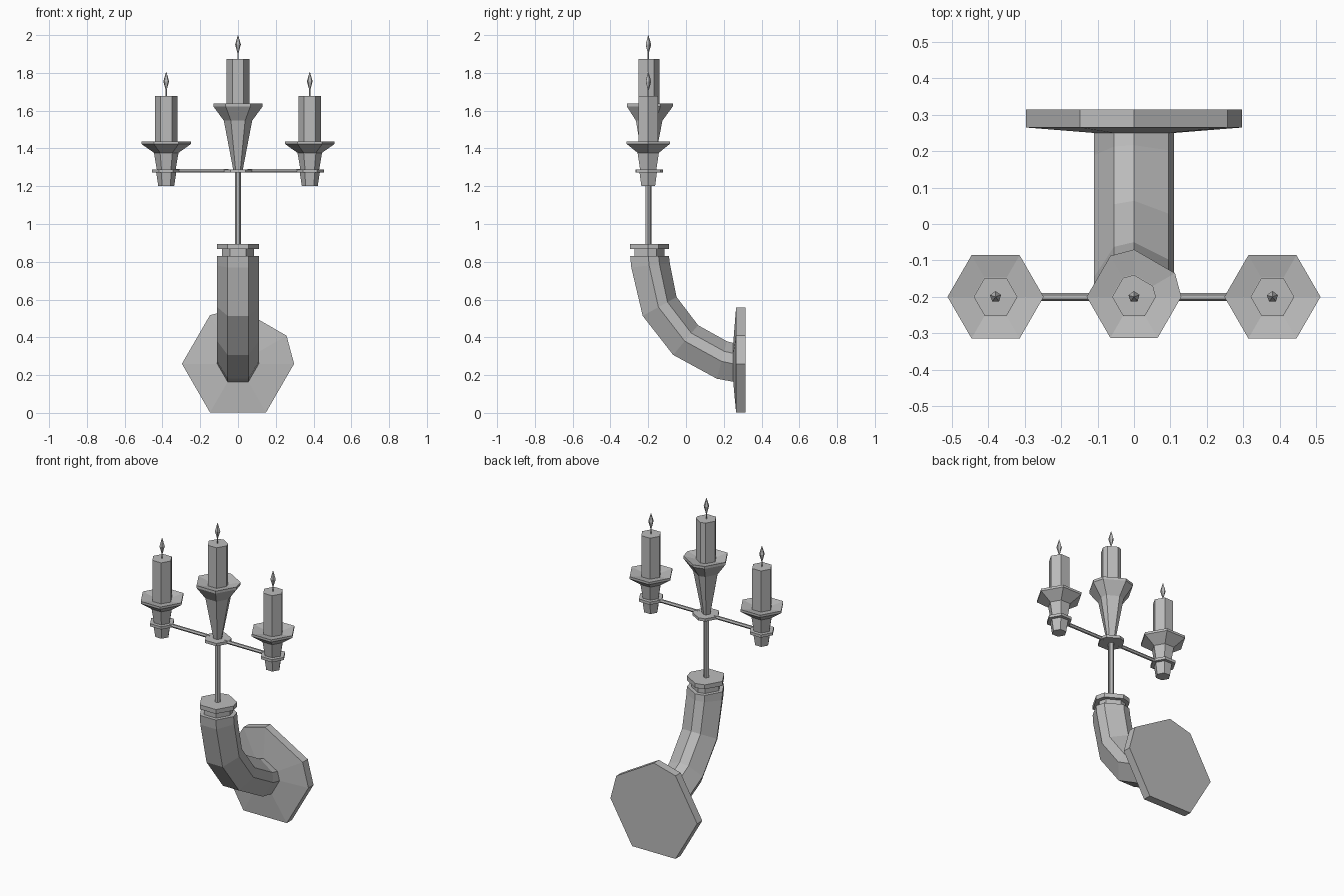
import bpy, bmesh
from math import radians
from mathutils import Vector, Matrix

cube = bpy.data.objects.get("Cube")
if cube:
    bpy.data.objects.remove(cube, do_unlink=True)

metal = bpy.data.materials.new("plain_grey")
metal.use_nodes = True
GREY = (0.5, 0.5, 0.5, 1)
metal.diffuse_color = GREY
metal.node_tree.nodes["Principled BSDF"].inputs["Base Color"].default_value = GREY

HEX = [0, 60, 120, 180, 240, 300]
HEPT = [0, 30, 90, 120, 180, 240, 300]   # uneven seven-sided section
AXIS_Y = -0.2


def loft(name, rings, angles):
    """Skin a section through rings of (centre, radius, tilt about x)."""
    bm = bmesh.new()
    loops = []
    for centre, radius, tilt in rings:
        turn = Matrix.Rotation(radians(tilt), 3, 'X')
        loops.append([bm.verts.new(Vector(centre) + turn @ (
            Matrix.Rotation(radians(a), 3, 'Z') @ Vector((radius, 0, 0))))
            for a in angles])
    n = len(angles)
    for a, b in zip(loops, loops[1:]):
        for i in range(n):
            j = (i + 1) % n
            bm.faces.new((a[i], a[j], b[j], b[i]))
    bm.faces.new(loops[0])
    bm.faces.new(loops[-1])
    bmesh.ops.recalc_face_normals(bm, faces=bm.faces)
    mesh = bpy.data.meshes.new(name)
    bm.to_mesh(mesh)
    bm.free()
    mesh.materials.append(metal)
    obj = bpy.data.objects.new(name, mesh)
    bpy.context.collection.objects.link(obj)
    return obj


def lathe(name, x, profile, angles):
    """Upright part from (radius, height) pairs."""
    return loft(name, [((x, AXIS_Y, z), r, 0) for r, z in profile], angles)


def candle(prefix, x, bottom, top, angles):
    lathe(prefix + "_candle", x, [(0.06, bottom), (0.06, top)], angles)
    lathe(prefix + "_wick", x, [(0.003, top - 0.01), (0.003, top + 0.035)], angles)
    lathe(prefix + "_flame", x, [(0.001, top + 0.025), (0.016, top + 0.077),
                                 (0.001, top + 0.127)], [20, 92, 164, 236, 308])


# Wall plate, curved arm and collar in one sweep
path = [(-0.2, 0.895, 0.11, 0), (-0.2, 0.868, 0.11, 0),
        (-0.2, 0.868, 0.085, 0), (-0.2, 0.83, 0.085, 0),
        (-0.2, 0.83, 0.11, 0), (-0.195, 0.78, 0.11, 6),
        (-0.146, 0.56, 0.11, 29), (-0.007, 0.38, 0.11, 50),
        (0.188, 0.273, 0.11, 75), (0.25, 0.26, 0.11, 90),
        (0.265, 0.26, 0.297, 90), (0.315, 0.26, 0.297, 90)]
loft("wall_arm", [((0, y, z), r, t) for y, z, r, t in path], HEPT)

# Central stem, hub and cup
lathe("stem", 0, [(0.017, 0.88), (0.017, 1.28)], HEPT)
lathe("hub", 0, [(0.078, 1.272), (0.078, 1.289)], HEPT)
lathe("centre_cup", 0, [(0.024, 1.28), (0.075, 1.547), (0.13, 1.622),
                        (0.13, 1.637), (0.062, 1.622)], HEPT)
candle("centre", 0, 1.6, 1.873, HEPT)

# Side branches
for side, s in (("left", 1), ("right", -1)):
    x = 0.38 * s
    loft(side + "_branch", [((0.05 * s, AXIS_Y, 1.281), 0.01, 0),
                            ((0.33 * s, AXIS_Y, 1.281), 0.01, 0)], HEX)
    branch = bpy.data.objects[side + "_branch"]
    # Stand the flat branch section upright so that it runs along x
    for k, v in enumerate(branch.data.vertices):
        a = Matrix.Rotation(radians(HEX[k % 6]), 3, 'X') @ Vector((0, 0.011, 0))
        v.co = Vector(((0.05 if k < 6 else 0.33) * s, AXIS_Y, 1.281)) + a
    bm = bmesh.new()
    bm.from_mesh(branch.data)
    bmesh.ops.recalc_face_normals(bm, faces=bm.faces)
    bm.to_mesh(branch.data)
    bm.free()
    lathe(side + "_cup", x, [(0.042, 1.2), (0.053, 1.272), (0.074, 1.272),
                             (0.074, 1.289), (0.05, 1.289), (0.065, 1.377),
                             (0.132, 1.424), (0.132, 1.438), (0.062, 1.424)], HEX)
    candle(side, x, 1.4, 1.678, HEX)
